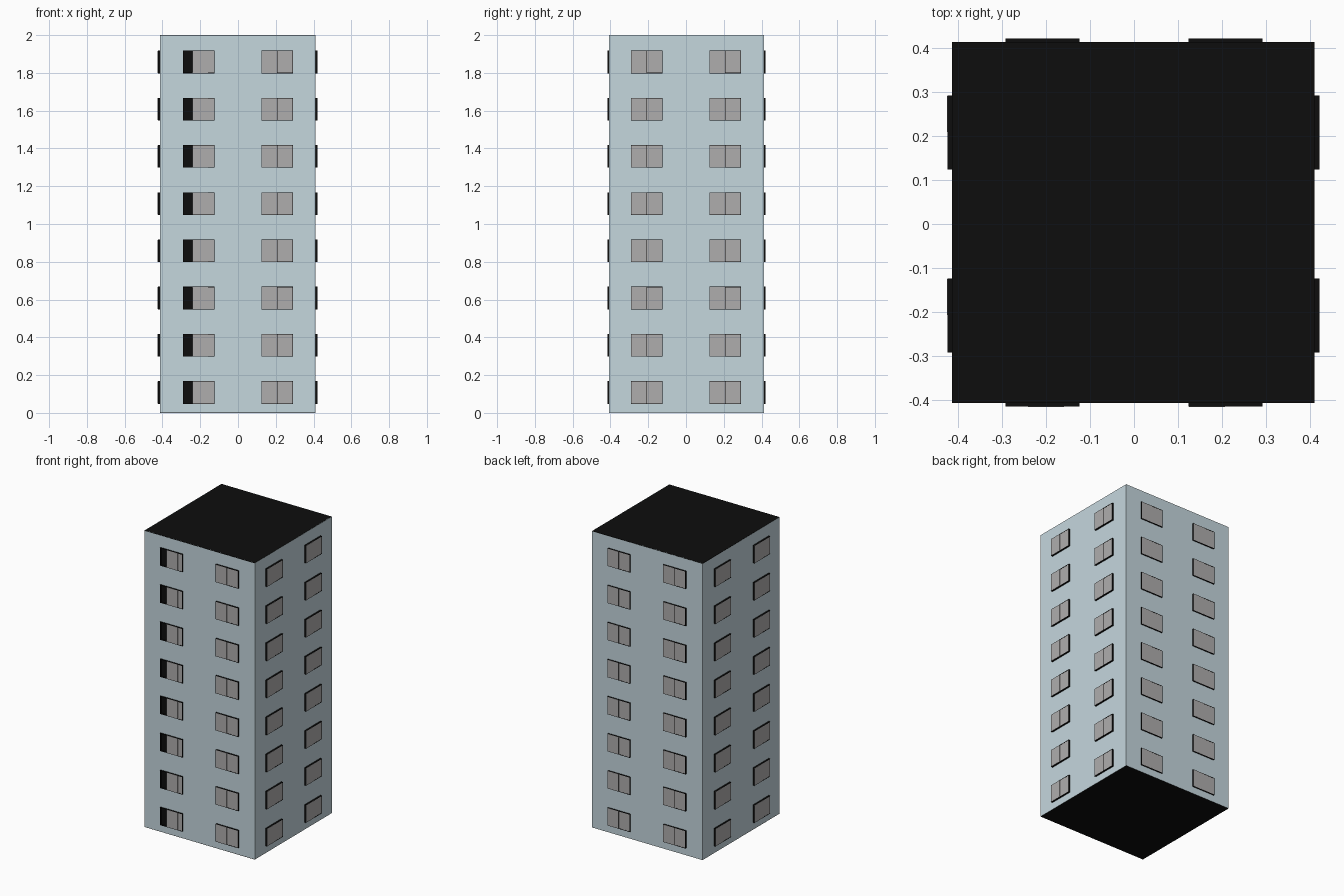
import bpy, bmesh
from math import pi
from mathutils import Matrix, Vector

if "Cube" in bpy.data.objects:
    bpy.data.objects.remove(bpy.data.objects["Cube"])

STOREYS, STEP = 8, 0.25
X0, X1, Y0, Y1 = -0.413, 0.410, -0.407, 0.414   # outer wall limits


def material(name, rgb):
    m = bpy.data.materials.new(name)
    m.diffuse_color = (*rgb, 1)
    m.use_nodes = True
    m.node_tree.nodes["Principled BSDF"].inputs["Base Color"].default_value = m.diffuse_color
    return m


wall_mat = material("pale_blue", (0.56, 0.68, 0.73))
black = material("black", (0.004, 0.004, 0.004))
pane_mat = material("window_grey", (0.43, 0.42, 0.42))


def boxes(name, spans, mat, matrix=Matrix()):
    """One object made of boxes given as (low corner, high corner)."""
    bm = bmesh.new()
    for lo, hi in spans:
        lo, hi = Vector(lo), Vector(hi)
        m = Matrix.Translation((lo + hi) / 2) @ Matrix.Diagonal((*(hi - lo), 1))
        bmesh.ops.create_cube(bm, size=1, matrix=m)
    bm.transform(matrix)
    me = bpy.data.meshes.new(name)
    bm.to_mesh(me)
    bm.free()
    me.materials.append(mat)
    ob = bpy.data.objects.new(name, me)
    bpy.context.collection.objects.link(ob)
    return ob


def stack(ob):
    """Repeat a storey up the tower."""
    a = ob.modifiers.new("storeys", 'ARRAY')
    a.count = STOREYS
    a.use_relative_offset = False
    a.use_constant_offset = True
    a.constant_offset_displace = (0, 0, STEP)


# black core forming roof, floor and the dark space behind the openings
T = 0.003
boxes("core", [((X0 + T, Y0 + T, 0), (X1 - T, Y1 - T, 2))], black)
boxes("roof", [((X0, Y0, 1.998), (X1, Y1, 2))], black)
boxes("floor_slab", [((X0, Y0, 0), (X1, Y1, 0.002))], black)

W, Z0, Z1, CX = 0.084, 0.048, 0.168, 0.208   # pane half width, sill, head, column
# side: turn about z, wall distance, facade left and right ends, window reach
sides = {
    "front": (0, -Y0, X0, X1, 0.008),
    "right": (pi / 2, X1, Y0, Y1, 0.011),
    "back": (pi, Y1, -X1, -X0, 0.007),
    "left": (-pi / 2, -X0, -Y1, -Y0, 0.011),
}
for side, (turn, d, a, b, reach) in sides.items():
    R = Matrix.Rotation(turn, 4, 'Z')
    # facade strips leave a hole around each window
    cuts = [a, -CX - W, -CX + W, CX - W, CX + W, b]
    spans = [((a, -d, 0.0), (b, -d + T, Z0)), ((a, -d, Z1), (b, -d + T, STEP))]
    for i in (0, 2, 4):
        spans.append(((cuts[i], -d, Z0), (cuts[i + 1], -d + T, Z1)))
    lo_z = 0.002
    spans[0] = ((a, -d, 0), (b, -d + T, Z0))
    stack(boxes(side + "_facade", spans, wall_mat, R))

    # dark frame edges and two sliding panes per window
    frames, panes = [], []
    e, out = 0.003, -d - reach
    for c in (-CX, CX):
        l, r = c - W, c + W
        for p in (l, r - e):
            frames.append(((p, out, Z0), (p + e, -d + T, Z1)))
        for z in (Z0, Z1 - e):
            frames.append(((l, out, z), (r, -d + T, z + e)))
        # the left front window stands partly open
        shift = 0.05 if side == "front" and c < 0 else 0
        panes.append(((l + shift + e / 2, out - 0.001, Z0 + e / 2),
                      (c + shift - 0.001, out + 0.002, Z1 - e / 2)))
        panes.append(((c + 0.001, out + 0.001, Z0 + e / 2),
                      (r - e / 2, out + 0.004, Z1 - e / 2)))
        if not shift:
            frames.append(((c - 0.001, out, Z0), (c + 0.001, -d + T, Z1)))
    stack(boxes(side + "_window_frames", frames, black, R))
    stack(boxes(side + "_window_panes", panes, pane_mat, R))
